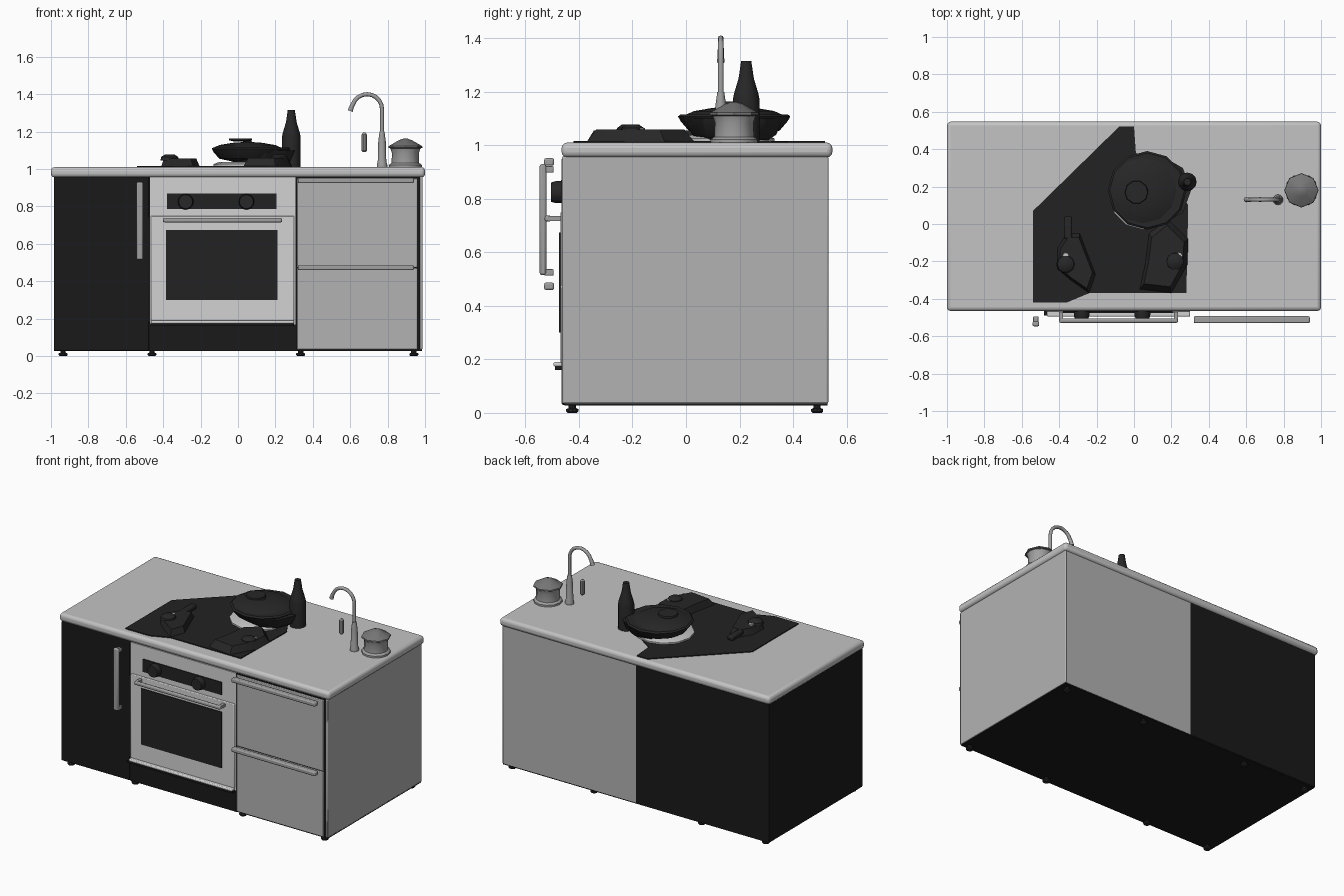
import bpy, bmesh, math
from mathutils import Vector

cube = bpy.data.objects.get("Cube")
if cube:
    bpy.data.objects.remove(cube, do_unlink=True)


def material(name, value):
    m = bpy.data.materials.new(name)
    m.use_nodes = True
    color = (value, value, value, 1)
    m.diffuse_color = color
    bsdf = next(n for n in m.node_tree.nodes if n.type == 'BSDF_PRINCIPLED')
    bsdf.inputs["Base Color"].default_value = color
    return m


WORKTOP = material("worktop grey", 0.55)
WHITE = material("oven white", 0.65)
PANEL = material("panel grey", 0.45)
BLACK = material("cabinet black", 0.01)
GLASS = material("glass black", 0.016)
IRON = material("pan black", 0.02)
METAL = material("brushed metal", 0.35)
LID = material("lid grey", 0.18)
parts = []


def finish(bm, name, mat, bevel=0.0, segments=2):
    bmesh.ops.recalc_face_normals(bm, faces=bm.faces)
    mesh = bpy.data.meshes.new(name)
    bm.to_mesh(mesh)
    bm.free()
    mesh.materials.append(mat)
    ob = bpy.data.objects.new(name, mesh)
    bpy.context.collection.objects.link(ob)
    if bevel:
        mod = ob.modifiers.new("Bevel", 'BEVEL')
        mod.width = bevel
        mod.segments = segments
    parts.append(ob)
    return ob


def box(name, mat, xs, ys, zs, bevel=0.0, segments=2):
    bm = bmesh.new()
    bmesh.ops.create_cube(bm, size=1)
    for v in bm.verts:
        v.co = Vector([(r[0] + r[1]) / 2 + c * (r[1] - r[0])
                       for c, r in zip(v.co, (xs, ys, zs))])
    return finish(bm, name, mat, bevel, segments)


def lathe(name, mat, at, profile, sides=12):
    """Turn a (radius, height) profile about the vertical axis."""
    bm = bmesh.new()
    rings = [[bm.verts.new((r * math.cos(math.tau * i / sides),
                            r * math.sin(math.tau * i / sides), z))
              for i in range(sides)] for r, z in profile]
    for a, b in zip(rings, rings[1:]):
        for i in range(sides):
            j = (i + 1) % sides
            bm.faces.new((a[i], a[j], b[j], b[i]))
    bm.faces.new(rings[0])
    bm.faces.new(rings[-1])
    ob = finish(bm, name, mat)
    ob.location = at
    return ob


def slab(name, mat, outline, z0, z1, shrink=1.0):
    """Extrude an outline upwards, optionally narrowing towards the top."""
    bm = bmesh.new()
    base = bm.faces.new([bm.verts.new((x, y, z0)) for x, y in outline])
    mid = base.calc_center_median()
    res = bmesh.ops.extrude_face_region(bm, geom=[base], use_keep_orig=True)
    for v in res["geom"]:
        if isinstance(v, bmesh.types.BMVert):
            v.co = mid + (v.co - mid) * shrink
            v.co.z = z1
    return finish(bm, name, mat)


def pipe(name, mat, points, depth):
    cu = bpy.data.curves.new(name, 'CURVE')
    cu.dimensions = '3D'
    cu.bevel_depth = depth
    cu.bevel_resolution = 2
    cu.use_fill_caps = True
    sp = cu.splines.new('POLY')
    sp.points.add(len(points) - 1)
    for p, (co, radius) in zip(sp.points, points):
        p.co = (*co, 1)
        p.radius = radius
    cu.materials.append(mat)
    ob = bpy.data.objects.new(name, cu)
    bpy.context.collection.objects.link(ob)


# Cabinet bodies, underside and worktop
box("left_cabinet", PANEL, (0, 0.985), (-0.455, 0.53), (0.035, 0.96))
box("right_cabinet", BLACK, (-0.985, 0), (-0.455, 0.53), (0.035, 0.96))
box("base_plate", BLACK, (-0.983, 0.983), (-0.455, 0.528), (0.028, 0.036))
box("left_side_panel", PANEL, (0.972, 0.987), (-0.463, 0.532), (0.035, 0.96), 0.006)
box("worktop", WORKTOP, (-1, 1), (-0.465, 0.547), (0.955, 1.01), 0.02, 3)

# Fronts
box("right_door", BLACK, (-0.985, -0.475), (-0.463, -0.45), (0.03, 0.957), 0.004)
box("oven_plinth", BLACK, (-0.475, 0.31), (-0.462, -0.45), (0.03, 0.17))
box("drawer_gap", BLACK, (0.305, 0.972), (-0.459, -0.45), (0.033, 0.957))
for name, zs in (("lower_drawer", (0.035, 0.47)), ("upper_drawer", (0.474, 0.95))):
    box(name, PANEL, (0.315, 0.958), (-0.466, -0.45), zs, 0.004)

# Oven
box("oven_frame", WHITE, (-0.47, 0.308), (-0.462, -0.45), (0.17, 0.957))
box("oven_door", WHITE, (-0.465, 0.3), (-0.47, -0.455), (0.185, 0.75), 0.005)
box("oven_window", GLASS, (-0.385, 0.21), (-0.475, -0.468), (0.3, 0.675))
box("control_panel", GLASS, (-0.38, 0.205), (-0.468, -0.46), (0.785, 0.87))
box("oven_sill", BLACK, (-0.48, 0.3), (-0.49, -0.455), (0.16, 0.173))
box("oven_lower_bar", WHITE, (-0.465, 0.3), (-0.495, -0.462), (0.173, 0.19), 0.006)
for x in (-0.28, 0.045):
    knob = lathe("oven_knob", IRON, (x, -0.462, 0.825),
                 [(0.042, 0), (0.042, 0.025), (0.037, 0.043)], 14)
    knob.rotation_euler.x = math.pi / 2

# Handles
box("oven_handle", METAL, (-0.4, 0.235), (-0.528, -0.505), (0.715, 0.738), 0.007)
for x in (-0.39, 0.225):
    box("oven_handle_post", METAL, (x - 0.01, x + 0.01), (-0.515, -0.465), (0.717, 0.736))
for z in (0.938, 0.473):
    box("drawer_handle", METAL, (0.32, 0.94), (-0.53, -0.493), (z - 0.014, z + 0.014), 0.007)
box("door_handle", METAL, (-0.543, -0.507), (-0.547, -0.522), (0.515, 0.93), 0.008)
for z in (0.525, 0.91):
    box("door_handle_post", METAL, (-0.54, -0.51), (-0.53, -0.495), (z - 0.012, z + 0.012), 0.004)

# Feet
for x in (-0.935, -0.46, 0.335, 0.94):
    for y in (-0.425, 0.49):
        lathe("foot", IRON, (x, y, 0),
              [(0.018, 0), (0.024, 0.006), (0.024, 0.014), (0.014, 0.018), (0.014, 0.032)], 10)

# Cooktop
slab("cooktop", GLASS, [(-0.54, 0.07), (-0.08, 0.52), (0, 0.52), (0.01, 0.38), (0.2, 0.25),
                        (0.29, 0.1), (0.28, -0.37), (-0.24, -0.37), (-0.36, -0.42),
                        (-0.54, -0.42)], 1.005, 1.016)

# Pot and pan on the burner
lathe("burner_plate", WORKTOP, (0.05, 0.15, 1.014), [(0.18, 0), (0.18, 0.012), (0.15, 0.024)], 12)
lathe("lower_pan", IRON, (0.12, 0.18, 1.02), [(0.13, 0), (0.16, 0.02), (0.185, 0.08), (0.17, 0.08)], 9)
lathe("pot", IRON, (0.07, 0.18, 1.04), [(0.1, 0), (0.17, 0.015), (0.2, 0.05), (0.21, 0.068),
                                        (0.2, 0.076)], 12)
lathe("pot_lid", IRON, (0.05, 0.18, 1.11), [(0.19, 0), (0.15, 0.018), (0.08, 0.03), (0.025, 0.034),
                                            (0.02, 0.042)], 12)
lathe("pot_lid_knob", IRON, (0.013, 0.17, 1.146), [(0.03, 0), (0.063, 0.008), (0.06, 0.018)], 10)

# Irregular spoon rests
slab("right_rest", IRON, [(-0.41, -0.13), (-0.36, -0.05), (-0.29, -0.05), (-0.205, -0.27),
                          (-0.24, -0.37), (-0.34, -0.3), (-0.41, -0.24)], 1.014, 1.055, 0.85)
box("right_rest_handle", IRON, (-0.372, -0.332), (-0.08, 0.04), (1.025, 1.055), 0.008)
slab("left_rest", IRON, [(0.18, 0.03), (0.29, -0.08), (0.285, -0.22), (0.2, -0.37),
                         (0.03, -0.35), (0.06, -0.21), (0.08, -0.05)], 1.014, 1.06, 0.82)
for x, y in ((-0.365, -0.215), (0.22, -0.2)):
    lathe("rest_bump", IRON, (x, y, 1.045), [(0.05, 0), (0.045, 0.02), (0.025, 0.033)], 10)
for x, y in ((-0.365, -0.17), (0.24, -0.17)):
    lathe("rest_spot", WORKTOP, (x, y, 1.055), [(0.017, 0), (0.017, 0.009)], 8)

# Bottle
lathe("bottle", IRON, (0.285, 0.225, 1.01),
      [(0.05, 0), (0.05, 0.16), (0.045, 0.185), (0.03, 0.235), (0.027, 0.25), (0.019, 0.305)], 12)

# Tap with a curved spout, and its lever
lathe("tap_base", METAL, (0.77, 0.13, 1.01),
      [(0.028, 0), (0.028, 0.015), (0.023, 0.03), (0.02, 0.14), (0.013, 0.19)], 12)
arch = [((0.69 + 0.08 * math.cos(a), 0.13, 1.32 + 0.08 * math.sin(a)), 1)
        for a in [math.pi * i / 10 for i in range(9)]]
pipe("tap_spout", METAL, [((0.77, 0.13, 1.18), 1)] + arch
     + [((0.608, 0.13, 1.335), 1.1), ((0.6, 0.13, 1.31), 1.3)], 0.011)
lathe("tap_lever", METAL, (0.675, 0.13, 1.09),
      [(0.006, 0), (0.014, 0.008), (0.014, 0.095), (0.006, 0.104)], 10)

# Lidded bowl
lathe("bowl", METAL, (0.895, 0.18, 1.01),
      [(0.088, 0), (0.088, 0.012), (0.074, 0.022), (0.072, 0.075), (0.08, 0.1)], 12)
lathe("bowl_lid", LID, (0.895, 0.18, 1.108),
      [(0.075, 0), (0.092, 0.006), (0.09, 0.014), (0.035, 0.046), (0.012, 0.054)], 8)

# Smooth shading with sharp edges kept
bpy.ops.object.select_all(action='DESELECT')
for ob in parts:
    ob.select_set(True)
bpy.context.view_layer.objects.active = parts[0]
bpy.ops.object.shade_smooth_by_angle(angle=math.radians(35))
